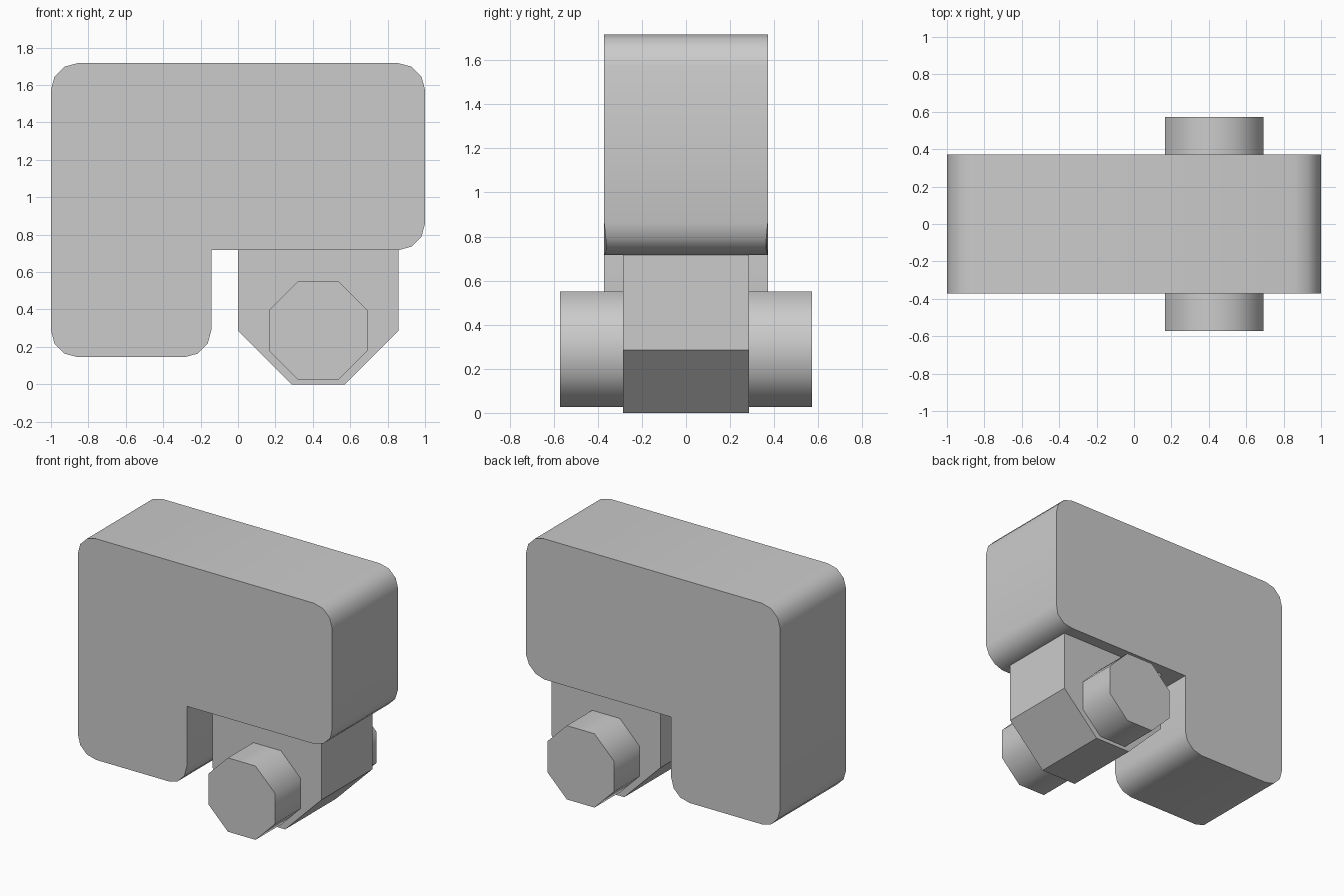
import bpy, bmesh, math

if "Cube" in bpy.data.objects:
    bpy.data.objects.remove(bpy.data.objects["Cube"])


def extrude_profile(name, profile, half_depth, smooth_deg=None):
    """Prism from an x-z profile, symmetric about y = 0."""
    bm = bmesh.new()
    rings = [[bm.verts.new((p[0], s * (p[2] if len(p) > 2 else half_depth), p[1]))
              for p in profile] for s in (-1, 1)]
    bm.faces.new(rings[0])
    bm.faces.new(rings[1][::-1])
    n = len(profile)
    for i in range(n):
        j = (i + 1) % n
        bm.faces.new((rings[0][i], rings[1][i], rings[1][j], rings[0][j]))
    bmesh.ops.recalc_face_normals(bm, faces=bm.faces)
    mesh = bpy.data.meshes.new(name)
    bm.to_mesh(mesh)
    bm.free()
    obj = bpy.data.objects.new(name, mesh)
    bpy.context.collection.objects.link(obj)
    if smooth_deg:
        bpy.ops.object.select_all(action='DESELECT')
        obj.select_set(True)
        bpy.context.view_layer.objects.active = obj
        bpy.ops.object.shade_smooth_by_angle(angle=math.radians(smooth_deg))
    return obj


def arc(cx, cz, r, start, steps, total):
    return [(cx + r * math.cos(math.radians(start + total * i / steps)),
             cz + r * math.sin(math.radians(start + total * i / steps)))
            for i in range(steps + 1)]


R = 0.143

# L-shaped body with rounded outer corners, slightly pinched at lower right
lower_right = arc(1 - R, 0.717 + R, R, -90, 3, 90)
lower_right[1:3] = [(x, z, 0.364) for x, z in lower_right[1:3]]
body = (arc(-1 + R, 0.145 + R, R, 180, 3, 90)
        + arc(-0.143 - R, 0.145 + R, R, -90, 3, 90)
        + [(-0.143, 0.717)]
        + lower_right
        + arc(1 - R, 1.717 - R, R, 0, 3, 90)
        + arc(-1 + R, 1.717 - R, R, 90, 3, 90))
extrude_profile("body", body, 0.371, 40)

# Chamfered bracket under the overhang
extrude_profile("bracket", [(0, 0.717), (0, 0.286), (0.286, 0), (0.571, 0),
                            (0.857, 0.286), (0.857, 0.717)], 0.286)

# Octagonal axle through the bracket
octagon = arc(0.429, 0.288, 0.284, 22.5, 8, 360)[:-1]
extrude_profile("axle", octagon, 0.571, 50)
